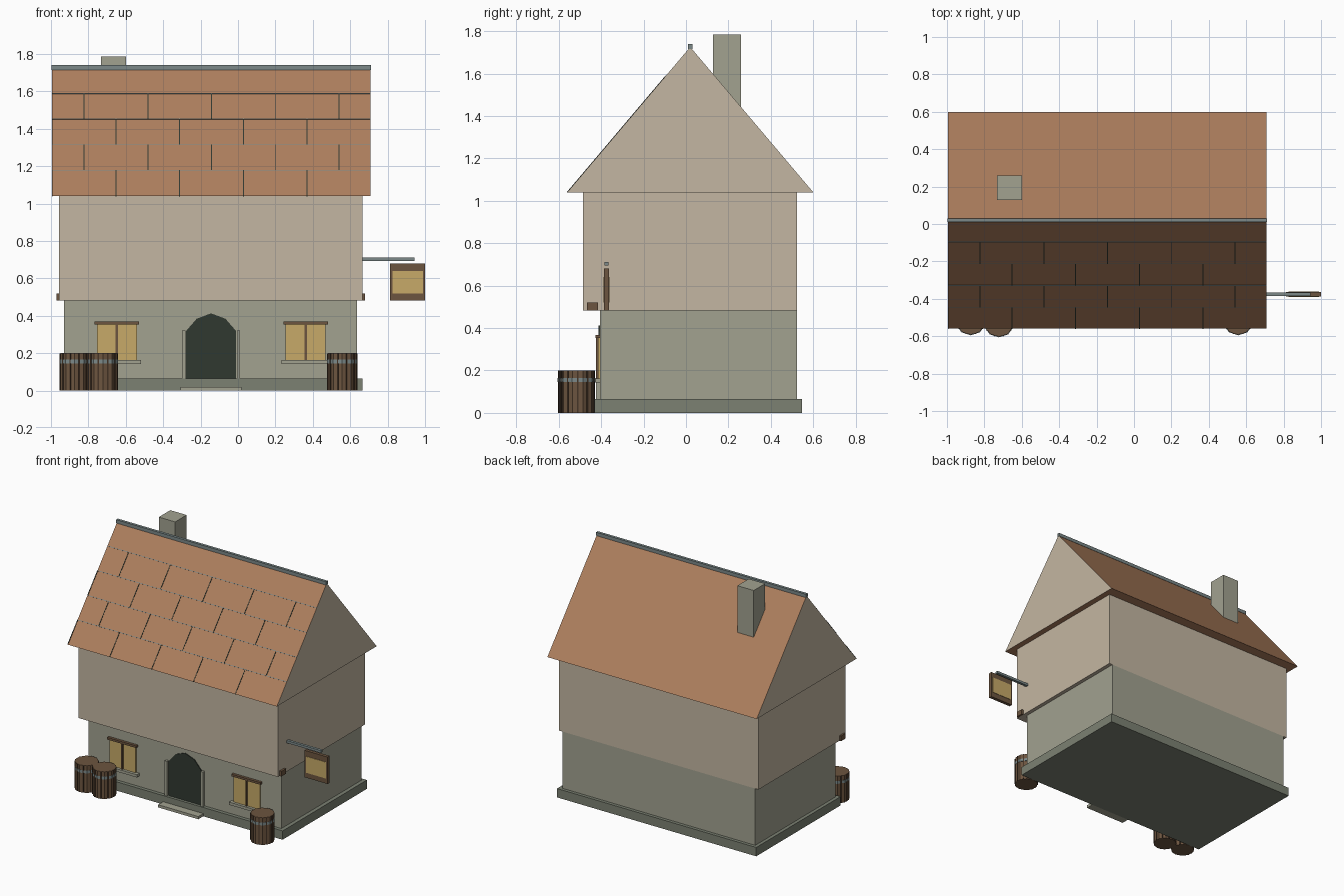
import bpy, bmesh, math
from mathutils import Matrix, Vector

if "Cube" in bpy.data.objects:
    bpy.data.objects.remove(bpy.data.objects["Cube"])


def material(name, rgb):
    m = bpy.data.materials.new(name)
    m.diffuse_color = (*rgb, 1)
    m.use_nodes = True
    m.node_tree.nodes["Principled BSDF"].inputs["Base Color"].default_value = m.diffuse_color
    return m


PLASTER = material("plaster", (0.55, 0.47, 0.36))
STONE = material("stone", (0.36, 0.36, 0.28))
BASE = material("dark_stone", (0.20, 0.22, 0.17))
TILE = material("tile", (0.42, 0.21, 0.11))
WOOD = material("wood", (0.15, 0.09, 0.05))
DARK_WOOD = material("dark_wood", (0.06, 0.035, 0.02))
GLASS = material("glass", (0.57, 0.40, 0.14))
DARK = material("dark", (0.03, 0.04, 0.03))
IRON = material("iron", (0.20, 0.25, 0.25))


def finish(name, bm, *mats):
    bmesh.ops.recalc_face_normals(bm, faces=bm.faces)
    me = bpy.data.meshes.new(name)
    bm.to_mesh(me)
    bm.free()
    for m in mats:
        me.materials.append(m)
    ob = bpy.data.objects.new(name, me)
    bpy.context.collection.objects.link(ob)
    return ob


def box(name, x, y, z, mat):
    """Box from (min, max) ranges on each axis."""
    bm = bmesh.new()
    size = Matrix.Diagonal((x[1] - x[0], y[1] - y[0], z[1] - z[0], 1))
    mid = Vector((sum(x) / 2, sum(y) / 2, sum(z) / 2))
    bmesh.ops.create_cube(bm, size=1, matrix=Matrix.Translation(mid) @ size)
    return finish(name, bm, mat)


def prism(name, points, vec, *mats):
    """Extrude a closed outline of 3D points along vec."""
    bm = bmesh.new()
    face = bm.faces.new([bm.verts.new(p) for p in points])
    new = bmesh.ops.extrude_face_region(bm, geom=[face], use_keep_orig=True)["geom"]
    bmesh.ops.translate(bm, vec=vec, verts=[v for v in new if isinstance(v, bmesh.types.BMVert)])
    return finish(name, bm, *mats)


def drum(name, x, y, z, r, sides, mat):
    bm = bmesh.new()
    spin = Matrix.Rotation(math.pi / sides + math.pi / 2, 4, "Z")
    bmesh.ops.create_cone(bm, cap_ends=True, segments=sides, radius1=r, radius2=r, depth=z[1] - z[0],
                          matrix=Matrix.Translation((x, y, sum(z) / 2)) @ spin)
    return finish(name, bm, mat)


# walls
box("foundation", (-0.955, 0.665), (-0.432, 0.548), (0, 0.065), BASE)
box("lower_wall", (-0.93, 0.637), (-0.406, 0.524), (0.065, 0.482), STONE)
box("upper_wall", (-0.957, 0.665), (-0.486, 0.524), (0.482, 1.045), PLASTER)
box("floor_beam", (-0.97, 0.68), (-0.467, -0.415), (0.482, 0.52), WOOD)

# roof: tiled slopes, plastered gable ends
X0, X1 = -0.995, 0.708
EAVE, RIDGE = Vector((0, -0.56, 1.04)), Vector((0, 0.02, 1.725))
roof = prism("roof", [(X0, -0.56, 1.04), (X0, 0.60, 1.04), (X0, 0.02, 1.725)],
             (X1 - X0, 0, 0), TILE, PLASTER)
for p in roof.data.polygons:
    p.material_index = int(abs(p.normal.x) > 0.9)
box("ridge_cap", (-0.998, 0.71), (0.010, 0.030), (1.715, 1.74), IRON)
box("chimney", (-0.733, -0.60), (0.127, 0.26), (1.35, 1.785), STONE)

# tile joints on the front slope
slope = RIDGE - EAVE
tilt = Matrix.Rotation(math.atan2(slope.z, slope.y), 4, "X")
pitch = (X1 - X0) / 5


def joint(bm, x, t, sx, sy):
    pos = EAVE + slope * t + Vector((x, 0, 0))
    bmesh.ops.create_cube(bm, size=1, matrix=Matrix.Translation(pos) @ tilt
                          @ Matrix.Diagonal((sx, sy, 0.004, 1)))


courses, seams = bmesh.new(), bmesh.new()
for row in range(4):
    joint(courses, (X0 + X1) / 2, 0.2 * (row + 1), X1 - X0, 0.004)
    for i in range(5):
        joint(seams, X0 + 0.002 + pitch * (i + 0.5 * (row % 2)), 0.2 * row + 0.1,
              0.005, slope.length * 0.2)
finish("tile_courses", courses, IRON)
finish("tile_seams", seams, DARK)

# arched door with jambs and step
DX = -0.144
arch = [(-0.134, 0.065), (0.134, 0.065), (0.134, 0.318), (0.077, 0.384),
        (0, 0.413), (-0.077, 0.384), (-0.134, 0.318)]
prism("door", [(DX + x, -0.412, z) for x, z in arch], (0, 0.03, 0), DARK)
for s in (-1, 1):
    c = DX + s * 0.147
    box("door_jamb", (c - 0.009, c + 0.009), (-0.425, -0.40), (0.065, 0.32), STONE)
box("door_step", (-0.307, 0.02), (-0.49, -0.43), (0, 0.02), STONE)

# windows
for wx in (-0.648, 0.362):
    box("window_glass", (wx - 0.107, wx + 0.107), (-0.416, -0.40), (0.155, 0.355), GLASS)
    box("window_mullion", (wx - 0.006, wx + 0.006), (-0.424, -0.40), (0.155, 0.355), WOOD)
    box("window_lintel", (wx - 0.118, wx + 0.118), (-0.426, -0.40), (0.352, 0.368), WOOD)
    box("window_sill", (wx - 0.13, wx + 0.15 - 0.02), (-0.436, -0.40), (0.143, 0.163), STONE)

# hanging sign
box("sign_bracket", (0.64, 0.943), (-0.385, -0.365), (0.694, 0.712), IRON)
box("sign_board", (0.813, 1.0), (-0.387, -0.363), (0.482, 0.68), WOOD)
box("sign_panel", (0.825, 0.988), (-0.390, -0.360), (0.52, 0.64), GLASS)

# barrels with stave gaps and a hoop
SIDES, R = 10, 0.081
for bx, by in ((-0.873, -0.511), (-0.722, -0.522), (0.557, -0.511)):
    drum("barrel", bx, by, (0, 0.2), R, SIDES, WOOD)
    drum("barrel_hoop", bx, by, (0.145, 0.165), R + 0.003, SIDES, IRON)
    gaps = bmesh.new()
    for i in range(SIDES):
        a = math.tau * (i + 0.5) / SIDES + math.pi / 2
        m = (Matrix.Translation((bx + (R - 0.002) * math.cos(a), by + (R - 0.002) * math.sin(a), 0.1))
             @ Matrix.Rotation(a, 4, "Z") @ Matrix.Diagonal((0.005, 0.007, 0.198, 1)))
        bmesh.ops.create_cube(gaps, size=1, matrix=m)
    finish("barrel_stave_gaps", gaps, DARK_WOOD)
